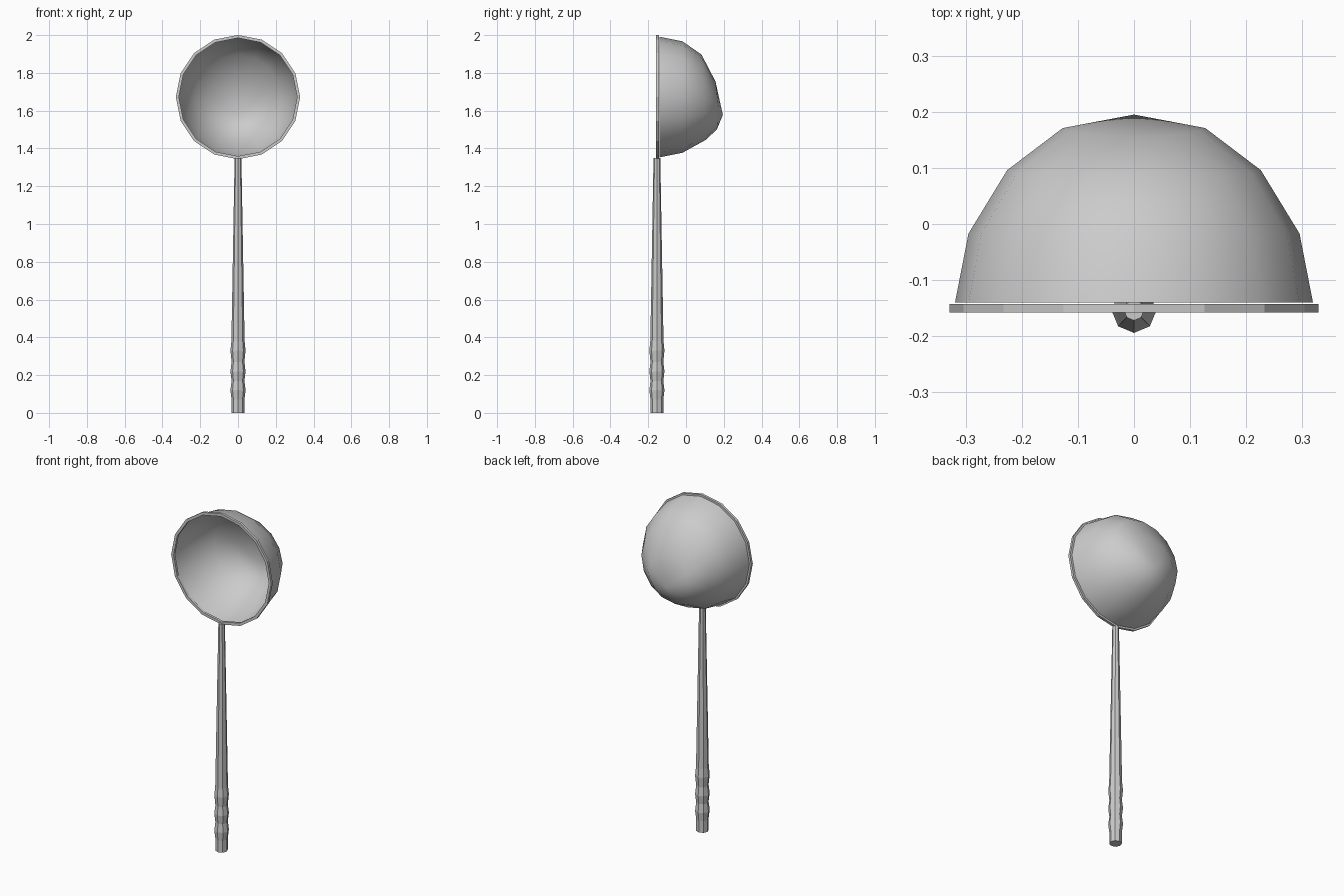
import bpy
from math import sin, cos, pi

if "Cube" in bpy.data.objects:
    bpy.data.objects.remove(bpy.data.objects["Cube"])

CZ = 1.672      # hoop centre height
CY = -0.154     # handle axis


def make(name, verts, faces, smooth=False):
    mesh = bpy.data.meshes.new(name)
    mesh.from_pydata(verts, [], faces)
    mesh.polygons.foreach_set("use_smooth", [smooth] * len(mesh.polygons))
    ob = bpy.data.objects.new(name, mesh)
    bpy.context.collection.objects.link(ob)
    return ob


def bridge(rings, n, closed=False):
    faces = []
    for r in range(rings if closed else rings - 1):
        a, b = r * n, (r + 1) % rings * n
        for i in range(n):
            j = (i + 1) % n
            faces.append((a + i, a + j, b + j, b + i))
    return faces


# Handle: eight-sided tapered pole with a three-bump grip
profile = [(0, .034), (.07, .034), (.12, .040), (.17, .034), (.22, .040),
           (.27, .034), (.33, .040), (.38, .035), (1.35, .018)]
N = 8
verts = [(r * cos(2 * pi * i / N), CY + r * sin(2 * pi * i / N), z)
         for z, r in profile for i in range(N)]
faces = bridge(len(profile), N)
faces += [tuple(reversed(range(N))), tuple(range(len(verts) - N, len(verts)))]
make("handle", verts, faces)

# Hoop: flat sixteen-sided band with a rectangular section
N = 16
section = [(.329, -.158), (.329, -.143), (.313, -.143), (.313, -.158)]
verts = [(r * sin(2 * pi * i / N), y, CZ + r * cos(2 * pi * i / N))
         for r, y in section for i in range(N)]
make("hoop", verts, bridge(4, N, True))

# Net: sagging open bowl; each ring is radius, depth, drop, and top/bottom depth change
rings = [(.319, -.140, 0, 0, 0), (.295, -.017, 0, -.002, -.002),
         (.226, .096, -.001, -.014, .008), (.127, .171, -.044, -.015, -.007)]
verts = []
for r, y, dz, top, bottom in rings:
    for i in range(N):
        c = cos(2 * pi * i / N)
        verts.append((r * sin(2 * pi * i / N),
                      y + (top if c > 0 else bottom) * abs(c), CZ + dz + r * c))
faces = bridge(len(rings), N)
tip = len(verts)
verts.append((0, .195, 1.578))
faces += [(tip - N + i, tip - N + (i + 1) % N, tip) for i in range(N)]
make("net", verts, faces, True)
